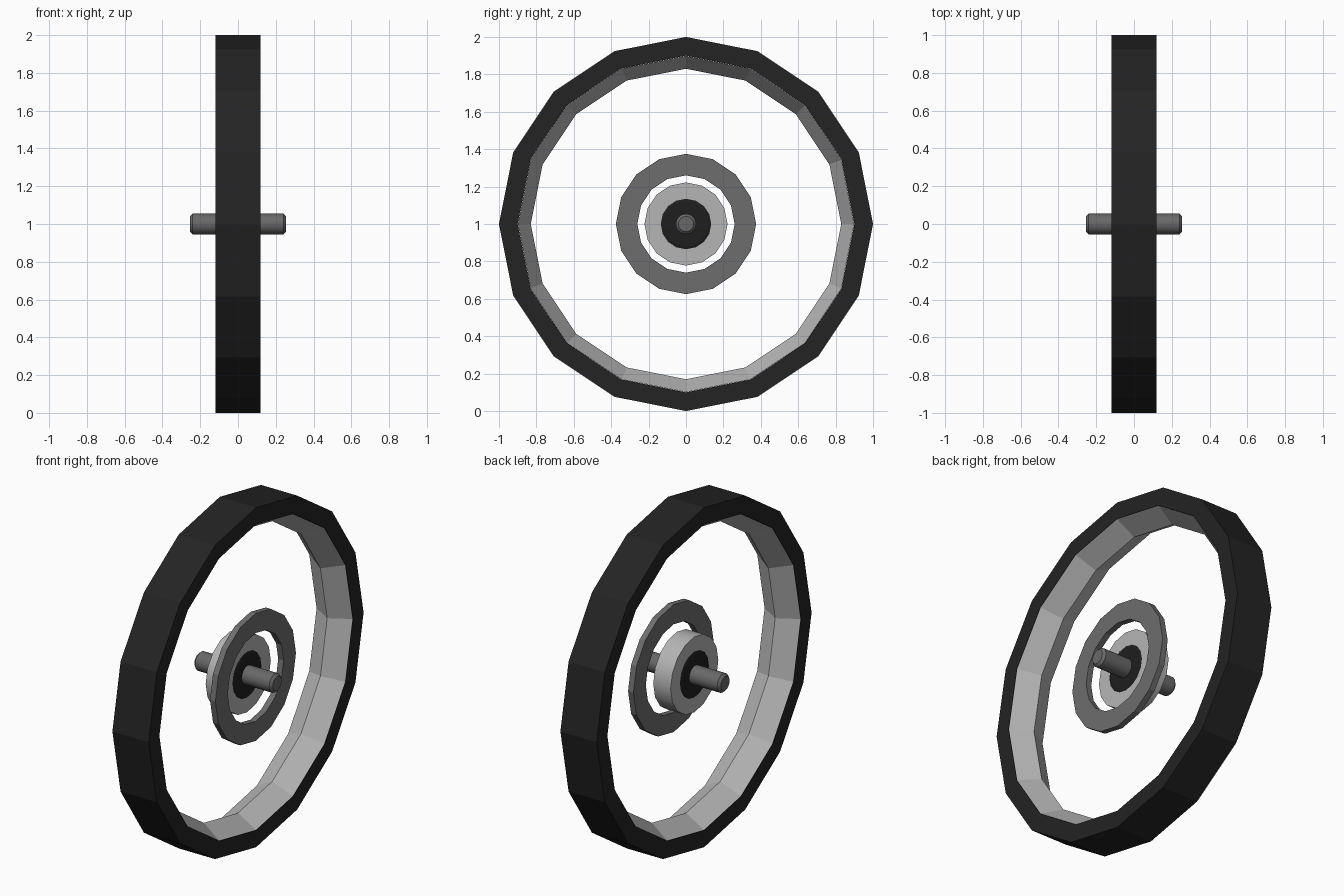
import bpy, bmesh, math

if "Cube" in bpy.data.objects:
    bpy.data.objects.remove(bpy.data.objects["Cube"])


def material(name, r, g, b):
    m = bpy.data.materials.new(name)
    m.diffuse_color = (r, g, b, 1)
    m.use_nodes = True
    m.node_tree.nodes["Principled BSDF"].inputs["Base Color"].default_value = m.diffuse_color
    return m


rubber = material("black rubber", 0.017, 0.017, 0.017)
alloy = material("light alloy", 0.46, 0.46, 0.46)
disc_steel = material("disc grey", 0.155, 0.155, 0.155)
axle_steel = material("axle grey", 0.14, 0.14, 0.14)
seal = material("seal black", 0.013, 0.013, 0.013)


def lathe(name, profile, mat, sides=16, closed=True, smooth=False):
    """Spin an (x, radius) profile around the wheel axis."""
    bm = bmesh.new()
    rings = []
    for i in range(sides):
        a = 2 * math.pi * i / sides
        rings.append([bm.verts.new((x, r * math.sin(a), 1 + r * math.cos(a)))
                      for x, r in profile])
    n = len(profile)
    for i in range(sides):
        p, q = rings[i], rings[(i + 1) % sides]
        for j in range(n if closed else n - 1):
            k = (j + 1) % n
            bm.faces.new((p[j], p[k], q[k], q[j]))
    if not closed:
        for j in (0, n - 1):
            bm.faces.new([ring[j] for ring in rings])
    bmesh.ops.recalc_face_normals(bm, faces=bm.faces)
    me = bpy.data.meshes.new(name)
    bm.to_mesh(me)
    bm.free()
    me.materials.append(mat)
    ob = bpy.data.objects.new(name, me)
    bpy.context.collection.objects.link(ob)
    if smooth:
        bpy.ops.object.select_all(action='DESELECT')
        ob.select_set(True)
        bpy.context.view_layer.objects.active = ob
        bpy.ops.object.shade_smooth_by_angle(angle=math.radians(30))
    return ob


# Tyre band
lathe("tyre", [(-0.118, 0.9), (-0.118, 1), (0.118, 1), (0.118, 0.9)], rubber)

# Rim with a ridge in the middle
lathe("rim", [(-0.117, 0.899), (0, 0.83), (0.117, 0.899)], alloy)

# Brake disc ring on the right side
lathe("brake_disc", [(0.08, 0.26), (0.08, 0.375), (0.115, 0.375), (0.115, 0.26)],
      disc_steel)

# Hub drum
lathe("hub", [(-0.055, 0.135), (-0.055, 0.222), (0.058, 0.222), (0.058, 0.135)],
      alloy, smooth=True)

# Bearing seals filling the hub bore
lathe("bearing_seal", [(-0.059, 0.05), (-0.059, 0.12), (-0.053, 0.139),
                       (0.056, 0.139), (0.062, 0.12), (0.062, 0.05)],
      seal, sides=24)

# Axle with chamfered ends
lathe("axle", [(-0.255, 0.041), (-0.241, 0.055), (0.241, 0.055), (0.255, 0.041)],
      axle_steel, closed=False, smooth=True)
